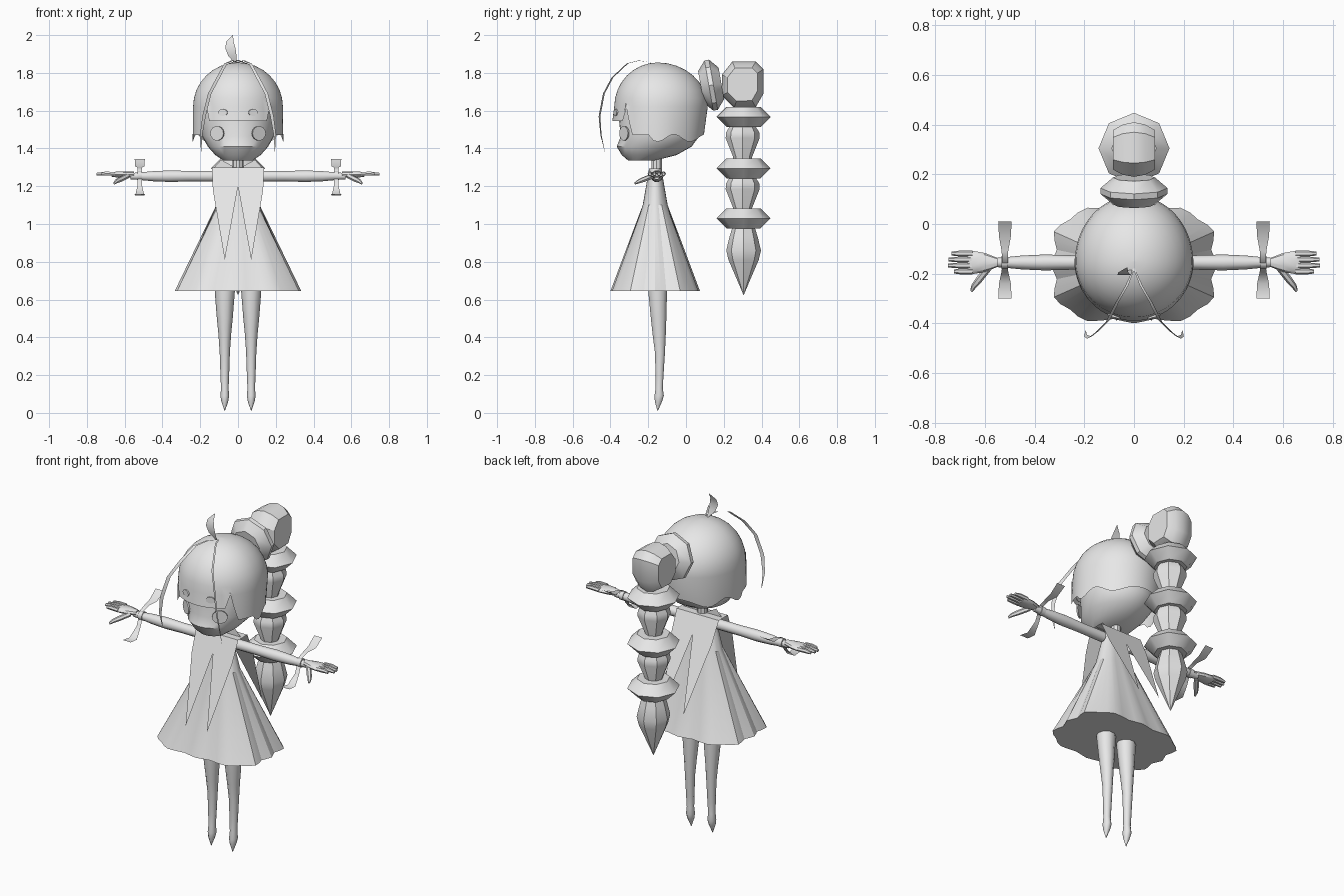
import bpy, bmesh, math
from mathutils import Vector, Matrix

if "Cube" in bpy.data.objects:
    bpy.data.objects.remove(bpy.data.objects["Cube"])

grey = bpy.data.materials.new("plain_grey")
grey.diffuse_color = (0.8, 0.8, 0.8, 1)
grey.use_nodes = True
grey.node_tree.nodes["Principled BSDF"].inputs["Base Color"].default_value = grey.diffuse_color
CY = -0.155  # depth of the body axis


def finish(name, bm, angle=35, normals=True):
    if normals:
        bmesh.ops.recalc_face_normals(bm, faces=bm.faces)
    me = bpy.data.meshes.new(name)
    bm.to_mesh(me)
    bm.free()
    me.materials.append(grey)
    ob = bpy.data.objects.new(name, me)
    bpy.context.collection.objects.link(ob)
    bpy.ops.object.select_all(action='DESELECT')
    bpy.context.view_layer.objects.active = ob
    ob.select_set(True)
    bpy.ops.object.shade_smooth_by_angle(angle=math.radians(angle))
    return ob


def loft(name, rings, caps=(True, True), angle=35):
    """Skin a list of equal-length point rings."""
    bm = bmesh.new()
    vs = [[bm.verts.new(p) for p in r] for r in rings]
    n = len(rings[0])
    for a, b in zip(vs, vs[1:]):
        for i in range(n):
            bm.faces.new((a[i], a[(i + 1) % n], b[(i + 1) % n], b[i]))
    if caps[0]:
        bm.faces.new(vs[0][::-1])
    if caps[1]:
        bm.faces.new(vs[-1])
    bmesh.ops.remove_doubles(bm, verts=bm.verts, dist=1e-5)
    return finish(name, bm, angle)


def circle(n):
    return [(math.cos(2 * math.pi * i / n), math.sin(2 * math.pi * i / n)) for i in range(n)]


def lathe(name, profile, loc, n=8, rot=None, angle=35):
    """Turn (radius, height) pairs around z, then place."""
    m = Matrix.Translation(loc) @ (rot or Matrix())
    return loft(name, [[m @ Vector((r * c, r * s, z)) for c, s in circle(n)] for r, z in profile], angle=angle)


def tube(name, path, n=8, angle=50):
    """Limb through (x, y, z, radius) stations, sections square to the overall direction."""
    d = (Vector(path[-1][:3]) - Vector(path[0][:3])).normalized()
    q = d.to_track_quat('Z', 'Y')
    return loft(name, [[Vector(p[:3]) + q @ Vector((p[3] * c, p[3] * s, 0)) for c, s in circle(n)]
                       for p in path], angle=angle)


def strip(name, left, right):
    """Thin ribbon between two edges."""
    bm = bmesh.new()
    a = [bm.verts.new(p) for p in left]
    b = [bm.verts.new(p) for p in right]
    for i in range(len(a) - 1):
        bm.faces.new((a[i], a[i + 1], b[i + 1], b[i]))
    return finish(name, bm, 60)


# Face and jaw: (z, half width, front y, back y)
face = [(1.335, .075, -.305, -.17), (1.365, .12, -.34, -.05), (1.41, .16, -.367, .03),
        (1.465, .19, -.345, .07), (1.55, .198, -.355, .08), (1.65, .18, -.33, .05)]
loft("face", [[(w * c, (f + b) / 2 + (b - f) / 2 * s, z) for c, s in circle(28)] for z, w, f, b in face])

# Hair cap: dome, then a hanging edge with fringe, side locks and nape
hair, N = [], 64
for k in range(9):
    p = math.pi / 2 * max(k, .02) / 8
    hair.append([(.238 * math.sin(p) * c, -.15 + (.265 if s > 0 else .23) * math.sin(p) * s,
                  1.62 + .235 * math.cos(p)) for c, s in circle(N)])
edge = []
for c, s in circle(N):
    x, y = .24 * c, -.15 + (.24 if s < 0 else .245) * s
    if s < -.62:      # fringe, with narrow slits
        z = 1.64 if min(abs(abs(x) - .083), abs(abs(x) - .165)) < .007 else 1.545
    elif s < -.15:    # side locks
        z = 1.47
    else:             # nape
        z = 1.455 - .02 * math.cos(9 * s)
        x, y = x * (1 - .08 * max(s, 0)), y
    edge.append((x, y, z))
hair.append(edge)
loft("hair_cap", hair, (True, False))

# Eyes and small brow marks as thin plates
for side in (-1, 1):
    for nm, x, y, z, rx, rz, yaw in (("eye", .11, -.327, 1.48, .042, .038, 33),
                                     ("brow", .08, -.372, 1.59, .026, .018, 18)):
        m = Matrix.Translation((side * x, y, z)) @ Matrix.Rotation(math.radians(side * yaw), 4, 'Z')
        loft(nm, [[m @ Vector((rx * c, d, rz * s)) for c, s in circle(14)] for d in (-.004, .004)])

# Long arched strands and the upright leaf of hair
arch = [(.0, -.18, 1.855), (.03, -.25, 1.865), (.065, -.31, 1.85), (.105, -.39, 1.775),
        (.15, -.435, 1.69), (.18, -.458, 1.57), (.195, -.45, 1.47), (.195, -.43, 1.385)]
wide = [.004, .007, .008, .009, .009, .009, .006, .001]
for side in (-1, 1):
    strip("arched_strand", [(side * (x - w), y + w * .5, z) for (x, y, z), w in zip(arch, wide)],
          [(side * (x + w), y - w * .5, z) for (x, y, z), w in zip(arch, wide)])
leaf = [(-.012, .004, 1.85, -.185), (-.03, .022, 1.89, -.2), (-.04, .027, 1.93, -.205),
        (-.043, .02, 1.965, -.195), (-.028, .001, 2.0, -.175)]
strip("hair_leaf", [(x - w, y, z) for x, w, z, y in leaf], [(x + w, y, z) for x, w, z, y in leaf])

# Ponytail: tie, boxy top knot, rings, bulbs and pointed end
ring = [(.09, -.053), (.143, 0), (.09, .053)]
lathe("hair_tie", [(.085, -.055), (.135, -.012), (.135, .012), (.085, .055)], (0, .133, 1.735), 8,
      Matrix.Rotation(math.radians(-80), 4, 'X'))
knot = [(.19, 1.79), (.245, 1.86), (.37, 1.86), (.41, 1.82), (.41, 1.69), (.37, 1.62), (.255, 1.615), (.19, 1.68)]
loft("top_knot", [[(x, .295 + (y - .295) * f, 1.74 + (z - 1.74) * f) for y, z in knot]
                  for x, f in ((-.085, .72), (-.045, .92), (0, 1), (.045, .92), (.085, .72))], angle=30)
for z in (1.567, 1.295, 1.03):
    lathe("hair_ring", ring, (0, .305, z))
for z in (1.435, 1.165):
    lathe("hair_bulb", [(.06, .095), (.088, .05), (.09, .02), (.05, -.08), (.05, -.1)], (0, .3, z))
lathe("hair_end", [(.06, 0), (.075, -.05), (.092, -.12), (.08, -.17), (.001, -.355)], (0, .305, .98))

# Neck and collar points
lathe("neck", [(.03, 1.27), (.028, 1.38)], (0, CY, 0), 10)
for side in (-1, 1):
    strip("collar_point", [(side * .13, CY, 1.295), (side * .09, CY, 1.34)],
          [(side * .02, CY, 1.295), (side * .025, CY, 1.305)])


# Dress with a squarish, scalloped hem
def dress_ring(z, rx, ry, power, wave):
    out = []
    for i, (c, s) in enumerate(circle(48)):
        r = (abs(c) ** power + abs(s) ** power) ** (-1 / power)
        r *= 1 - wave * (1 - math.cos(12 * 2 * math.pi * i / 48)) / 2
        out.append((rx * r * c, CY - .008 + ry * r * s, z))
    return out


loft("dress", [dress_ring(1.295, .07, .032, 2, 0), dress_ring(1.1, .115, .066, 2.4, 0),
               dress_ring(.645, .335, .237, 3.6, .07)], angle=25)

# Tabard: two sheets with paired long points, joined over the shoulders
outline = [(-.138, 1.3), (-.133, 1.18), (-.07, .81), (0, 1.2), (.07, .81), (.133, 1.18), (.138, 1.3)]
for nm, y0, slope in (("front_tabard", -.195, -.4), ("back_tabard", -.11, .48)):
    bm = bmesh.new()
    v = [bm.verts.new((x, y0 + slope * (1.3 - z), z)) for x, z in outline]
    mid = bm.verts.new((0, y0, 1.3))
    for quad in ((v[0], v[1], v[3], mid), (v[1], v[2], v[3]), (mid, v[3], v[5], v[6]), (v[3], v[4], v[5])):
        bm.faces.new(quad)
    finish(nm, bm)
strip("shoulder_yoke", [(-.138, -.195, 1.3), (-.138, -.11, 1.3)], [(.138, -.195, 1.3), (.138, -.11, 1.3)])

# Arms, hands, wrist ribbons and legs, mirrored
ribbon = [(-.30, 1.158, .027), (-.24, 1.15, .024), (-.19, 1.2, .013), (-.155, 1.285, .012),
          (-.11, 1.30, .013), (-.05, 1.305, .024), (.01, 1.345, .027)]
for sx in (-1, 1):
    tube("arm", [(sx * x, CY, 1.253, r) for x, r in
                 ((.09, .03), (.25, .029), (.36, .032), (.45, .028), (.53, .02), (.57, .018))], 10)
    loft("palm", [[(sx * x, CY + w * c, 1.262 + h * s) for c, s in circle(10)]
                  for x, w, h in ((.55, .018, .018), (.6, .038, .018), (.645, .046, .016), (.67, .042, .012))])
    for dy, tip in ((-.036, .725), (-.012, .75), (.012, .748), (.036, .735)):
        tube("finger", [(sx * .65, CY + dy, 1.265, .012), (sx * .7, CY + dy, 1.267, .012),
                        (sx * tip, CY + dy, 1.264, .008)], 6)
    tube("thumb", [(sx * .585, CY - .02, 1.255, .014), (sx * .625, CY - .07, 1.235, .014),
                   (sx * .645, CY - .095, 1.225, .011), (sx * .655, CY - .115, 1.215, .006)], 6)
    strip("wrist_ribbon", [(sx * (.52 - w), y, z) for y, z, w in ribbon],
          [(sx * (.52 + w), y, z) for y, z, w in ribbon])
    tube("wrist_band", [(sx * .507, CY, 1.255, .026), (sx * .533, CY, 1.255, .026)], 10)
    # (z, half width, half depth, centre y)
    leg = [(.85, .055, .055, -.15), (.64, .053, .052, -.15), (.5, .042, .043, -.145), (.42, .034, .037, -.142),
           (.32, .027, .028, -.138), (.2, .023, .022, -.14), (.13, .02, .02, -.142), (.09, .023, .026, -.142),
           (.06, .018, .02, -.146), (.01, .001, .001, -.15)]
    loft("leg", [[(sx * .07 + w * c, y + d * s, z) for c, s in circle(10)] for z, w, d, y in leg], angle=50)
